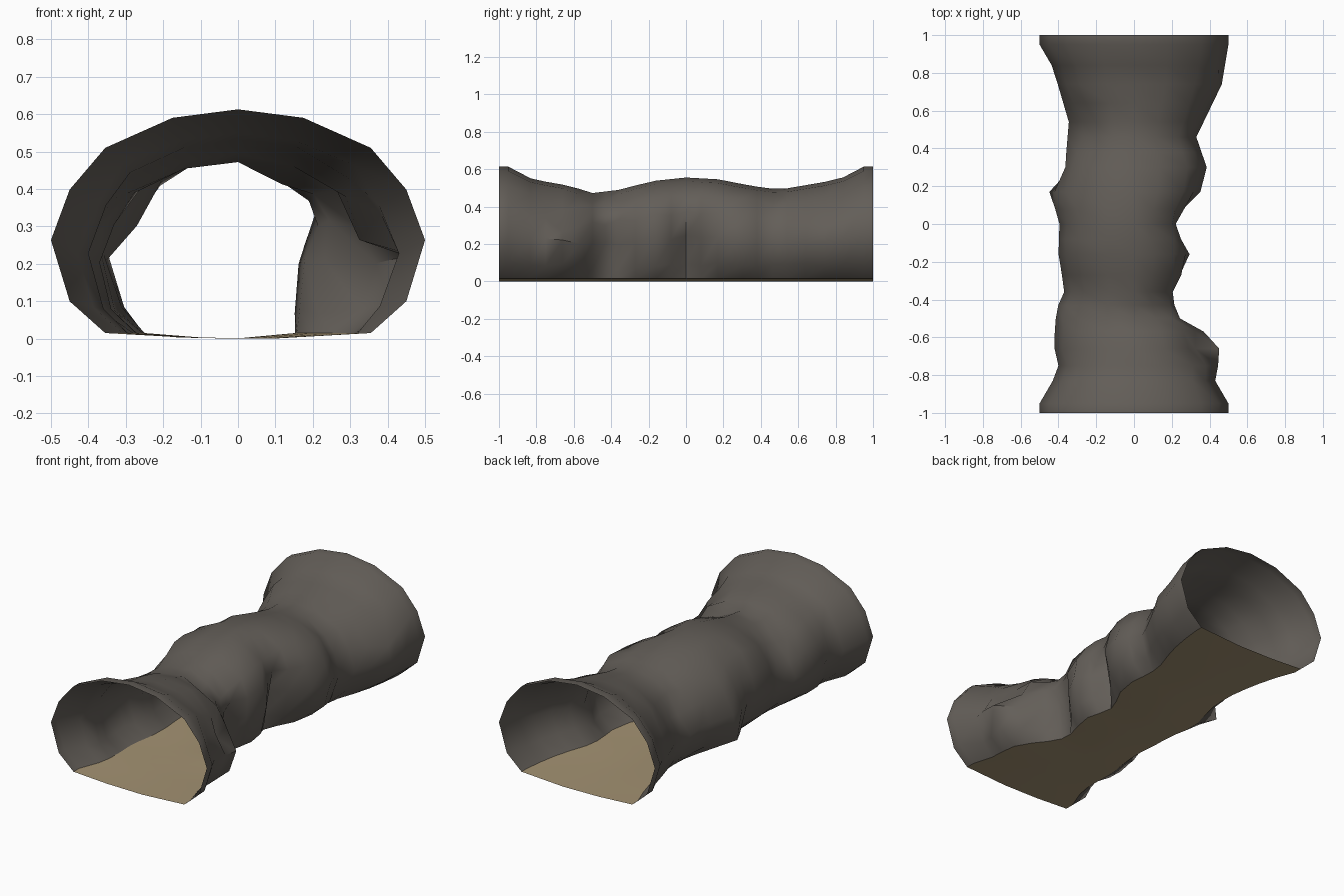
import bpy
import bmesh
import math
import random

cube = bpy.data.objects.get("Cube")
if cube:
    bpy.data.objects.remove(cube)
random.seed(4)


def make_material(name, colour):
    mat = bpy.data.materials.new(name)
    mat.use_nodes = True
    mat.diffuse_color = (*colour, 1)
    shader = mat.node_tree.nodes["Principled BSDF"]
    shader.inputs["Base Color"].default_value = (*colour, 1)
    shader.inputs["Roughness"].default_value = 0.9
    return mat


rock = make_material("grey rock", (0.125, 0.112, 0.098))
sand = make_material("sandy floor", (0.365, 0.285, 0.168))

# Tunnel outlines along y: roof height, left reach and right reach
ROOF = [(-1, .613), (-.95, .613), (-.82, .545), (-.62, .51), (-.5, .472), (-.35, .49), (-.19, .535),
        (0, .555), (.18, .545), (.35, .51), (.5, .49), (.82, .545), (.95, .613), (1, .613)]
LEFT = [(-1, .5), (-.95, .5), (-.83, .43), (-.67, .46), (-.55, .36), (-.5, .26), (-.38, .2),
        (-.28, .27), (-.15, .3), (0, .22), (.18, .36), (.3, .385), (.46, .33), (.74, .465),
        (.95, .5), (1, .5)]
RIGHT = [(-1, .5), (-.95, .5), (-.83, .43), (-.75, .4), (-.64, .425), (-.45, .41), (-.35, .365),
         (-.18, .4), (0, .395), (.16, .465), (.3, .365), (.54, .345), (.83, .43), (.95, .5), (1, .5)]
# Half of the mouth arch, from floor edge to crown, as fractions of reach and height
FOOT, LOW, SIDE, HAUNCH, SHOULDER, BROW = range(6)
ARCH = [(.71, .025), (.9, .163), (1, .43), (.9, .65), (.71, .832), (.35, .963)]
RINGS = [-1, -.95, -.83, -.75, -.66, -.57, -.5, -.43, -.36, -.27, -.16, -.08, 0, .08, .17,
         .3, .38, .46, .54, .64, .74, .84, .95, 1]
# Rock features: wall side, y centre, y width, and per arch point (sideways scale, lift)
FEATURES = [
    # ledge over a bulging foot, near the front on the left
    (1, -.66, .08, {HAUNCH: (-.2, -.07), SHOULDER: (-.1, -.05), SIDE: (0, -.01)}),
    # sagging roof beside the crown, near the front on the left
    (1, -.48, .08, {BROW: (.35, -.045), SHOULDER: (0, -.01)}),
    # overhangs where the left wall is narrowest
    (1, -.38, .12, {FOOT: (-.1, 0), LOW: (-.2, 0), SIDE: (-.25, -.01), HAUNCH: (.08, 0),
                    SHOULDER: (.25, -.02)}),
    (1, 0, .08, {FOOT: (-.1, 0), LOW: (-.2, 0), SIDE: (-.2, 0), HAUNCH: (.1, .01),
                 SHOULDER: (.28, 0)}),
    # long low ledge near the back on the left
    (1, .76, .12, {SIDE: (0, -.03), HAUNCH: (.07, -.045)}),
    # squeezed shoulder near the back on the right
    (-1, .5, .12, {HAUNCH: (-.15, -.01), SHOULDER: (-.18, 0), BROW: (-.08, -.01)}),
    # low jutting lump and dropped shoulder on the right
    (-1, .16, .08, {LOW: (.1, 0), SIDE: (-.08, 0), HAUNCH: (-.12, 0), SHOULDER: (-.05, -.035)}),
    # squarer shoulders in the middle chamber
    (1, .25, .14, {SHOULDER: (.05, .01)}),
    (-1, -.07, .1, {SHOULDER: (.06, .01)}),
]


def sample(table, y):
    for (y0, v0), (y1, v1) in zip(table, table[1:]):
        if y <= y1:
            return v0 + (v1 - v0) * (y - y0) / (y1 - y0)
    return table[-1][1]


def half_arch(y, side):
    """Floor-to-crown points of one wall, roughened away from the mouths."""
    table = LEFT if side > 0 else RIGHT
    reach, height = sample(table, y), sample(ROOF, y)
    points = []
    for i, (fx, fz) in enumerate(ARCH):
        x, z = fx * reach, fz * height
        if abs(y) < .94:
            scale = 1
            for where, centre, width, moves in FEATURES:
                if where == side and i in moves:
                    weight = math.exp(-((y - centre) / width) ** 2)
                    scale += moves[i][0] * weight
                    z += moves[i][1] * weight
            if i == FOOT:  # the floor edge follows the wall more gently
                x = fx * sum(sample(table, y + d) for d in (-.08, 0, .08)) / 3
            elif i != SIDE:
                scale += random.uniform(-.025, .02)
            x *= scale
            if i != BROW:
                z += random.uniform(-.012, .012)
        points.append((side * x, y, .015 if i == FOOT else z))
    return points


def loft(name, rows, mat):
    bm = bmesh.new()
    verts = [[bm.verts.new(p) for p in row] for row in rows]
    for a, b in zip(verts, verts[1:]):
        for i in range(len(a) - 1):
            bm.faces.new((a[i], a[i + 1], b[i + 1], b[i]))
    mesh = bpy.data.meshes.new(name)
    bm.to_mesh(mesh)
    bm.free()
    mesh.materials.append(mat)
    obj = bpy.data.objects.new(name, mesh)
    bpy.context.collection.objects.link(obj)
    bpy.ops.object.select_all(action="DESELECT")
    obj.select_set(True)
    bpy.context.view_layer.objects.active = obj
    bpy.ops.object.shade_smooth_by_angle(angle=math.radians(55))


# Walls and roof, one open shell; floor, a slightly sagging strip
wall_rows, floor_rows = [], []
for y in RINGS:
    left, right = half_arch(y, 1), half_arch(y, -1)
    wall_rows.append(left + [(0, y, sample(ROOF, y))] + right[::-1])
    a, b = right[FOOT], left[FOOT]
    floor_rows.append([(a[0] + (b[0] - a[0]) * t, y, z)
                       for t, z in ((0, .015), (.3, .003), (.62, 0), (1, .015))])

loft("tunnel_wall", wall_rows, rock)
loft("tunnel_floor", floor_rows, sand)
